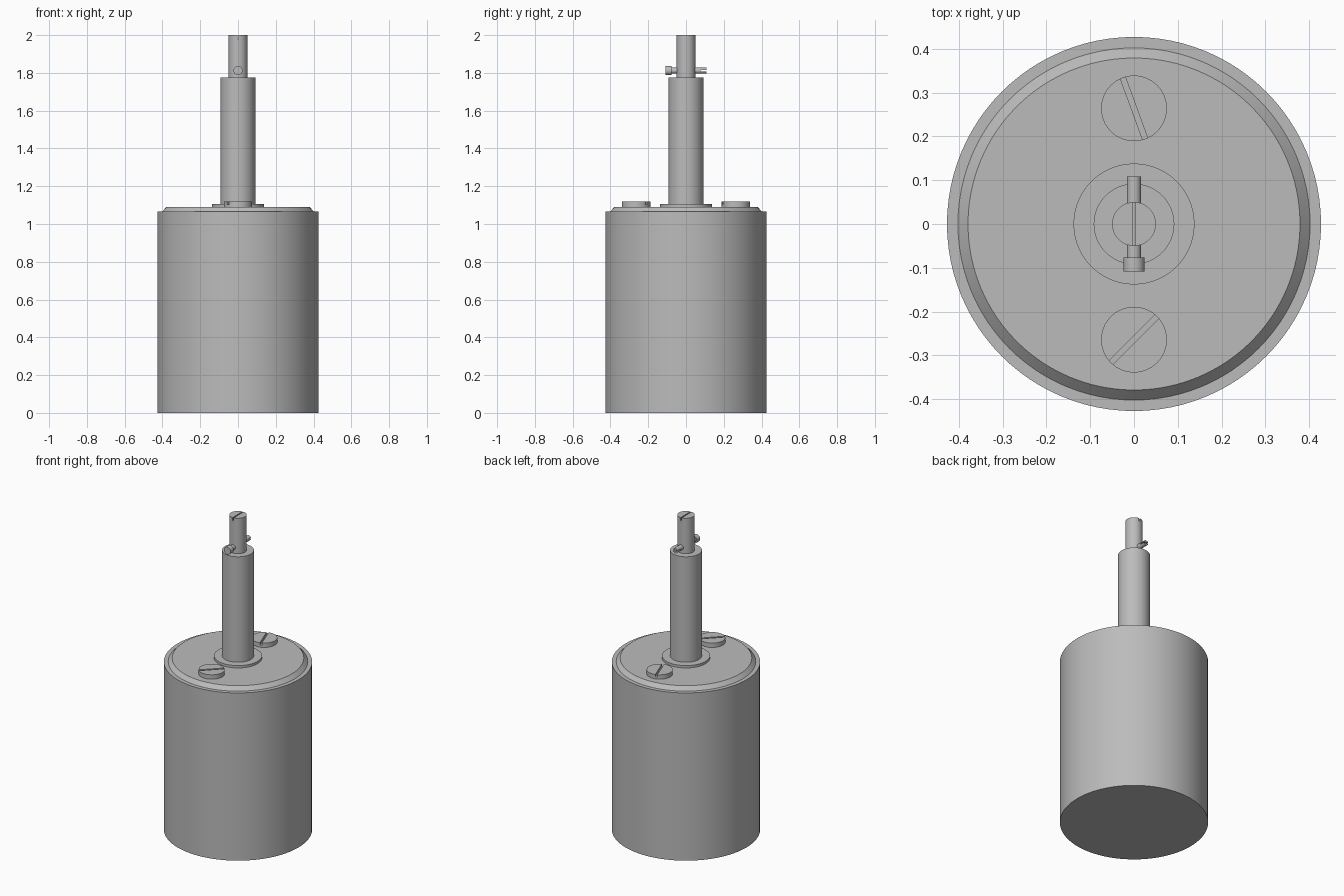
import bpy, math
from mathutils import Matrix

if "Cube" in bpy.data.objects:
    bpy.data.objects.remove(bpy.data.objects["Cube"], do_unlink=True)

GREY = 0.5
metal = bpy.data.materials.new("grey metal")
metal.use_nodes = True
metal.diffuse_color = (GREY, GREY, GREY, 1)
metal.node_tree.nodes["Principled BSDF"].inputs["Base Color"].default_value = (GREY, GREY, GREY, 1)


def finish(obj):
    bpy.ops.object.select_all(action='DESELECT')
    obj.select_set(True)
    bpy.context.view_layer.objects.active = obj
    bpy.ops.object.shade_smooth_by_angle(angle=math.radians(30))


def rod(name, r, start, end, at=(0, 0), r_end=None, sides=96, axis='Z'):
    """Cylinder or cone from start to end along Z (or Y, with at as x and z)."""
    mid = (start + end) / 2
    loc = (*at, mid) if axis == 'Z' else (at[0], mid, at[1])
    turn = 0 if axis == 'Z' else -math.pi / 2
    bpy.ops.mesh.primitive_cone_add(
        vertices=sides, radius1=r, radius2=r if r_end is None else r_end,
        depth=end - start, location=loc, rotation=(turn, 0, 0))
    obj = bpy.context.object
    obj.name = name
    obj.data.materials.append(metal)
    finish(obj)
    return obj


def cut_slot(obj, centre, size, angle=0):
    """Cut a straight slot with a temporary box."""
    bpy.ops.mesh.primitive_cube_add(size=1, location=centre, rotation=(0, 0, angle))
    cutter = bpy.context.object
    cutter.data.transform(Matrix.Diagonal((*size, 1)))
    cutter.data.materials.append(metal)
    cutter.hide_render = True
    mod = obj.modifiers.new("slot", 'BOOLEAN')
    mod.operation = 'DIFFERENCE'
    mod.solver = 'EXACT'
    mod.object = cutter
    bpy.context.view_layer.objects.active = obj
    bpy.ops.object.modifier_apply(modifier=mod.name)
    bpy.data.objects.remove(cutter, do_unlink=True)
    finish(obj)


# Housing and bevelled lid
rod("housing", 0.427, 0, 1.066)
rod("lid", 0.402, 1.066, 1.09, r_end=0.379)

# Collar, sleeve and shaft
rod("collar", 0.138, 1.09, 1.105)
rod("sleeve", 0.092, 1.105, 1.775, sides=64)
shaft = rod("shaft", 0.05, 1.775, 2.0, sides=48)
cut_slot(shaft, (0, 0, 2.0), (0.007, 0.2, 0.04))

# Lid screws with slots at different angles
for name, y, angle in (("front_screw", -0.264, 45), ("back_screw", 0.264, -70)):
    screw = rod(name, 0.075, 1.09, 1.118, at=(0, y), sides=64)
    cut_slot(screw, (0, y, 1.118), (0.2, 0.012, 0.03), math.radians(angle))

# Cross pin with head and split tail
pin = rod("cross_pin", 0.016, -0.08, 0.108, at=(0, 1.812), sides=32, axis='Y')
cut_slot(pin, (0, 0.108, 1.812), (0.1, 0.06, 0.007))
rod("pin_head", 0.024, -0.108, -0.077, at=(0, 1.812), sides=32, axis='Y')
